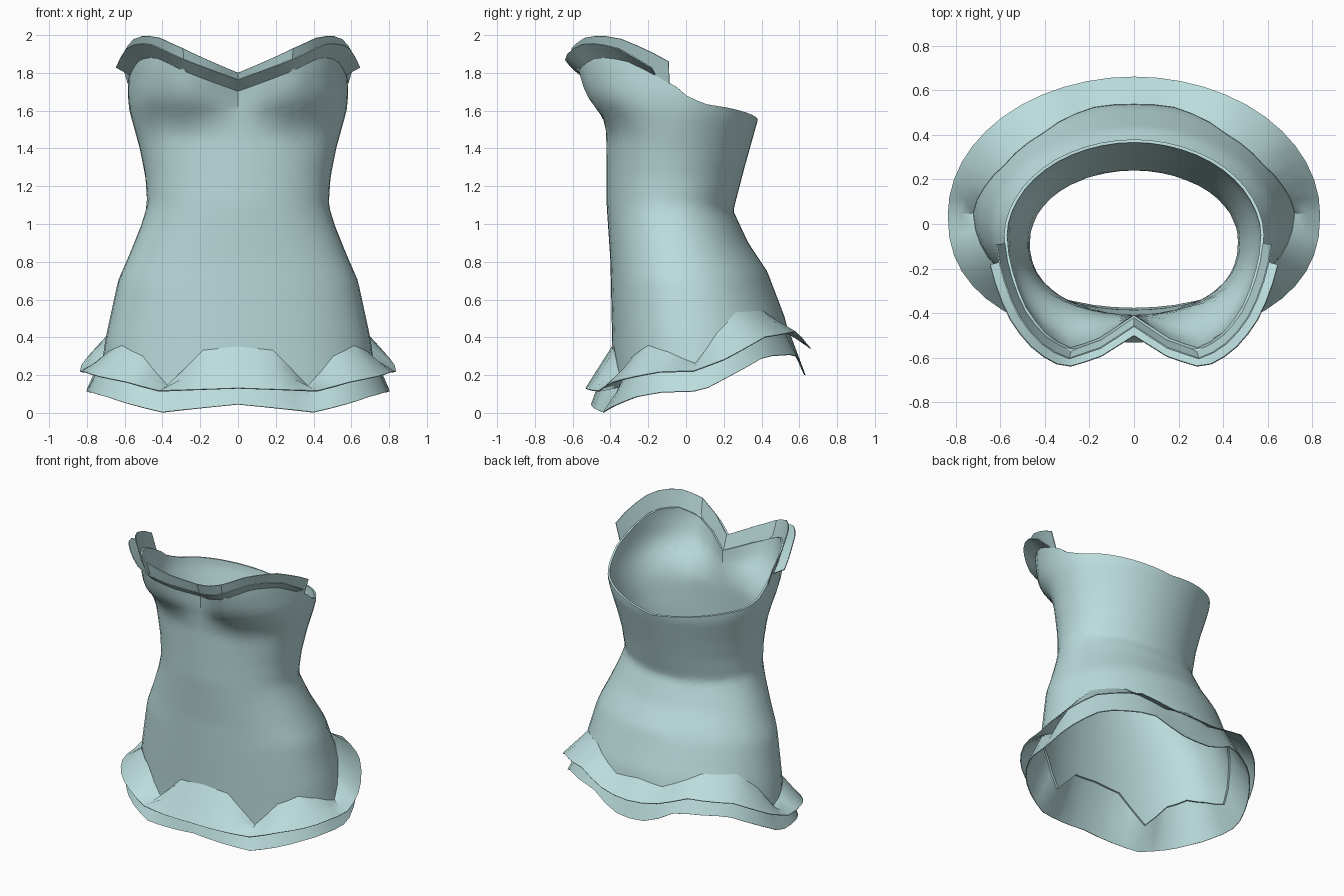
import bpy
from math import sin, cos, radians, hypot

if "Cube" in bpy.data.objects:
    bpy.data.objects.remove(bpy.data.objects["Cube"])

# One pale teal cloth colour
cloth = bpy.data.materials.new("pale_teal_cloth")
cloth.use_nodes = True
TEAL = (0.50, 0.72, 0.72, 1)
cloth.diffuse_color = TEAL
cloth.node_tree.nodes["Principled BSDF"].inputs["Base Color"].default_value = TEAL


def keyed(keys, v, smooth=False):
    """Interpolate between (position, value) pairs."""
    if v <= keys[0][0]:
        return keys[0][1]
    for (a, p), (b, q) in zip(keys, keys[1:]):
        if v <= b:
            t = (v - a) / (b - a)
            if smooth:
                t = t * t * (3 - 2 * t)
            return p + (q - p) * t
    return keys[-1][1]


# Body profiles by height
WIDTH = [(0.1, .745), (.4, .7), (.7, .635), (.85, .57), (1, .51), (1.1, .48),
         (1.25, .49), (1.4, .52), (1.6, .575), (1.7, .585), (1.88, .575)]
FRONT = [(0.1, -.385), (.8, -.4), (1.1, -.42), (1.9, -.425)]
BACK = [(.3, .57), (.5, .525), (.75, .43), (.9, .33), (1.07, .25), (1.3, .31), (1.55, .38)]
MIDDLE = [(.3, .05), (1.1, -.08), (1.6, -.05)]

# Bust swell by angle and by height
SWELL_ANGLE = [(0, 0), (14, .12), (29, .195), (45, .17), (59, .125), (75, .045), (90, 0)]
SWELL_HEIGHT = [(1.47, 0), (1.56, .22), (1.65, .66), (1.73, .85), (1.84, 1)]

# Edge heights by angle, from front centre round to back centre
NECKLINE = [(0, 1.705), (29, 1.81), (45, 1.875), (56, 1.885), (66, 1.865), (80, 1.79),
            (97, 1.68), (110, 1.635), (130, 1.615), (180, 1.55)]
SCALLOP = [(0, .35), (15, .33), (30, .14), (45, .30), (60, .355), (75, .32), (90, .26),
           (105, .42), (120, .53), (142, .54), (165, .43), (180, .45)]
UPPER_HEM = [(0, .13), (30, .115), (46, .165), (75, .215), (90, .22), (105, .28),
             (127, .4), (150, .43), (168, .35), (180, .34)]
LOWER_HEM = [(0, .045), (30, 0.003), (60, .085), (75, .108), (94, .115), (110, .2),
             (130, .3), (156, .31), (170, .21), (180, .2)]


def fold(deg):
    """Angle away from the front centre, same on both sides."""
    deg = abs(deg) % 360
    return min(deg, 360 - deg)


def oval(deg, rx, mid, front, back):
    a = radians(deg)
    c = cos(a)
    y = mid + (front - mid) * abs(c) ** .85 if c > 0 else mid + (back - mid) * -c
    return rx * sin(a), y


def body_point(deg, z):
    x, y = oval(deg, keyed(WIDTH, z), keyed(MIDDLE, z), keyed(FRONT, z), keyed(BACK, z))
    y -= keyed(SWELL_ANGLE, fold(deg)) * keyed(SWELL_HEIGHT, z)
    return x, y, z


def neck_edge(deg):
    return body_point(deg, keyed(NECKLINE, fold(deg)))


def scallop_edge(deg):
    return body_point(deg, keyed(SCALLOP, fold(deg)))


def sheet(name, rows, closed, thickness, offset):
    """Skin rows of points with quads, then give the cloth a thickness."""
    n = len(rows[0])
    faces = []
    for j in range(len(rows) - 1):
        for i in range(n if closed else n - 1):
            k = (i + 1) % n
            faces.append((j * n + i, j * n + k, (j + 1) * n + k, (j + 1) * n + i))
    mesh = bpy.data.meshes.new(name)
    mesh.from_pydata([p for row in rows for p in row], [], faces)
    mesh.materials.append(cloth)
    obj = bpy.data.objects.new(name, mesh)
    bpy.context.collection.objects.link(obj)
    bpy.ops.object.select_all(action='DESELECT')
    obj.select_set(True)
    bpy.context.view_layer.objects.active = obj
    mod = obj.modifiers.new("cloth_thickness", 'SOLIDIFY')
    mod.thickness = thickness
    mod.offset = offset
    bpy.ops.object.modifier_apply(modifier=mod.name)
    bpy.ops.object.shade_smooth_by_angle(angle=radians(40))
    return obj


STEP = 7.5
around = [i * STEP for i in range(48)]

# Fitted bodice, from scalloped hem up to the neckline
ROWS = 36
rows = []
for j in range(ROWS + 1):
    t = j / ROWS
    row = []
    for d in around:
        low, high = keyed(SCALLOP, fold(d)), keyed(NECKLINE, fold(d))
        row.append(body_point(d, low + (high - low) * t))
    rows.append(row)
sheet("bodice", rows, True, .014, -1)


# Two flared hem ruffles hanging from the scalloped edge
def hem_ruffle(name, heights, rx, front, back):
    outer = [(*oval(d, rx, .04, front, back), keyed(heights, fold(d))) for d in around]
    inner = [scallop_edge(d) for d in around]
    middle = [tuple((p + q) / 2 for p, q in zip(a, b)) for a, b in zip(outer, inner)]
    sheet(name, [outer, middle, inner], True, .006, 0)


hem_ruffle("upper_hem_ruffle", UPPER_HEM, .835, -.53, .66)
hem_ruffle("lower_hem_ruffle", LOWER_HEM, .80, -.5, .63)


# Two neckline ruffles over the bust, open at the sides
def neck_ruffle(name, end, out, rise):
    count = 24
    angles = [end * (2 * i / count - 1) for i in range(count + 1)]
    inner, outer = [], []
    for d in angles:
        x, y, z = neck_edge(d)
        a = radians(d)
        dx, dy = .6 * sin(a), -cos(a)
        s = out / hypot(dx, dy)
        inner.append((x, y, z))
        outer.append((x + dx * s, y + dy * s, z + keyed(rise, fold(d))))
    sheet(name, [inner, outer], False, .006, 0)


neck_ruffle("outer_neck_ruffle", 80, .078, [(0, .06), (45, .075), (65, .07), (80, .04)])
neck_ruffle("inner_neck_ruffle", 87, .035, [(0, .095), (30, .12), (56, .112), (87, .115)])
